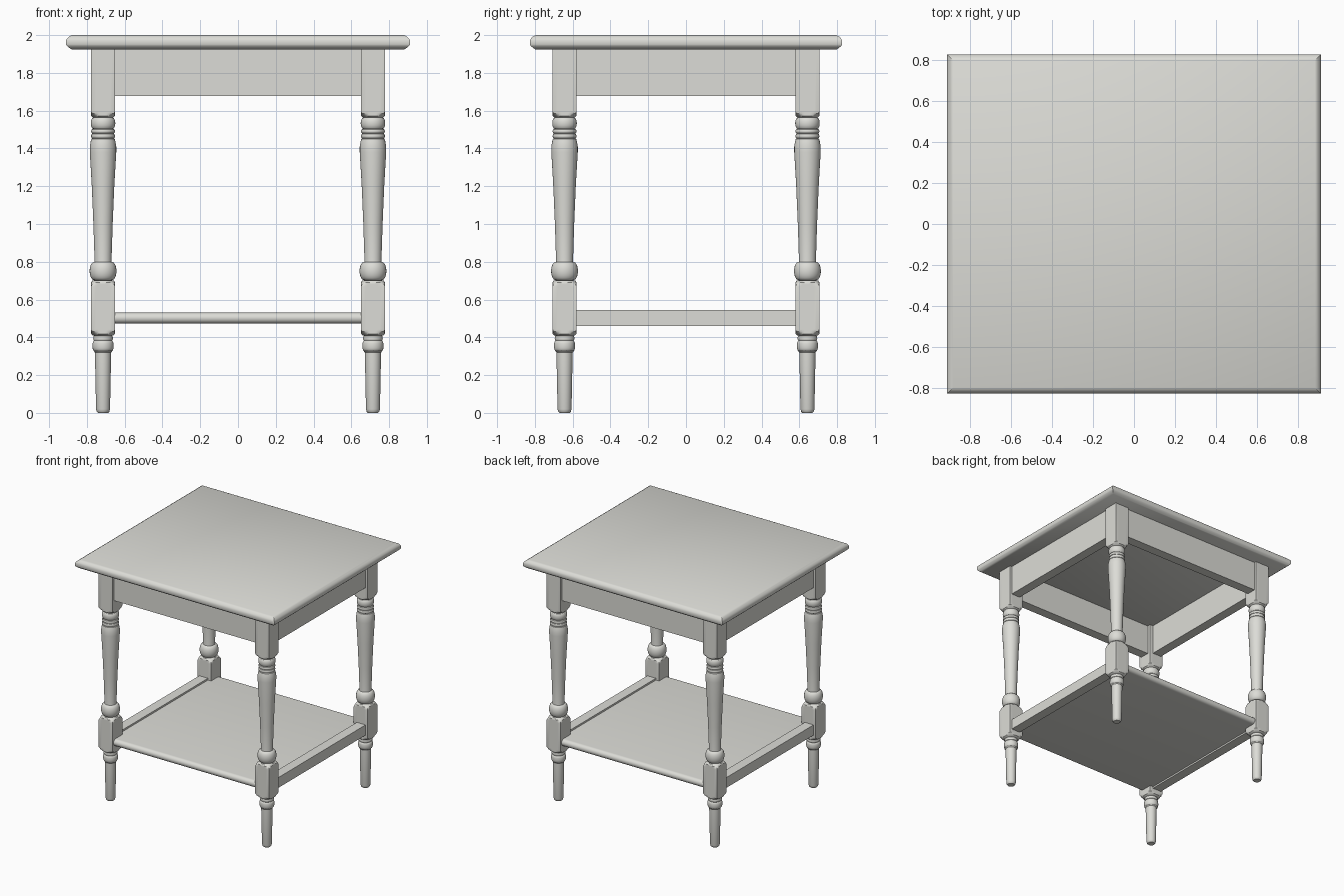
import bpy, bmesh, math

if "Cube" in bpy.data.objects:
    bpy.data.objects.remove(bpy.data.objects["Cube"])

LX, LY, A = 0.7145, 0.643, 0.0635   # leg centres and half width of the square blocks
N = 48

paint = bpy.data.materials.new("warm_grey")
paint.diffuse_color = (0.72, 0.72, 0.68, 1)
paint.use_nodes = True
paint.node_tree.nodes["Principled BSDF"].inputs["Base Color"].default_value = paint.diffuse_color


def finish(name, bm, angle=35):
    bmesh.ops.recalc_face_normals(bm, faces=bm.faces)
    me = bpy.data.meshes.new(name)
    bm.to_mesh(me)
    bm.free()
    ob = bpy.data.objects.new(name, me)
    bpy.context.collection.objects.link(ob)
    me.materials.append(paint)
    bpy.ops.object.select_all(action='DESELECT')
    ob.select_set(True)
    bpy.context.view_layer.objects.active = ob
    bpy.ops.object.shade_smooth_by_angle(angle=math.radians(angle))
    return ob


def loft(name, rings, angle=35):
    """Skin a stack of equal-length point loops and cap both ends."""
    bm = bmesh.new()
    loops = [[bm.verts.new(p) for p in ring] for ring in rings]
    n = len(loops[0])
    for a, b in zip(loops, loops[1:]):
        for i in range(n):
            j = (i + 1) % n
            bm.faces.new((a[i], a[j], b[j], b[i]))
    bm.faces.new(loops[0][::-1])
    bm.faces.new(loops[-1])
    return finish(name, bm, angle)


def box(name, x0, x1, y0, y1, z0, z1):
    rings = [[(x0, y0, z), (x1, y0, z), (x1, y1, z), (x0, y1, z)] for z in (z0, z1)]
    return loft(name, rings)


def bead(z0, z1, r0, r, steps=6):
    """Half-round bead profile between two heights."""
    pts = []
    for i in range(steps + 1):
        t = math.pi * i / steps
        pts.append(((z0 + z1) / 2 - (z1 - z0) / 2 * math.cos(t), r0 + (r - r0) * math.sin(t)))
    return pts


# Turned leg: (height, radius); inside the square blocks the radius is clipped to a square
foot = [(0, 0.027), (0.006, 0.033), (0.02, 0.037), (0.32, 0.043), (0.328, 0.05)]
foot += bead(0.33, 0.38, 0.05, 0.056) + bead(0.382, 0.408, 0.047, 0.052)
low_block = [(0.41, 0.054), (0.418, 0.066), (0.43, 0.08), (0.442, 0.091),
             (0.668, 0.091), (0.68, 0.083), (0.69, 0.073), (0.70, 0.058)]
middle = bead(0.702, 0.80, 0.046, 0.071, 12)
middle += [(0.81, 0.045), (1.0, 0.051), (1.2, 0.0595), (1.38, 0.07), (1.41, 0.07),
           (1.435, 0.066), (1.45, 0.062)]
middle += bead(1.453, 1.478, 0.057, 0.063) + bead(1.48, 1.502, 0.057, 0.063)
middle += bead(1.504, 1.563, 0.052, 0.065, 8)
top_block = [(1.565, 0.055), (1.573, 0.067), (1.584, 0.08), (1.596, 0.091), (1.93, 0.091)]


def leg_rings(cx, cy):
    rings = []
    for profile, square in ((foot, 0), (low_block, 1), (middle, 0), (top_block, 1)):
        for z, r in profile:
            ring = []
            for i in range(N):
                t = 2 * math.pi * i / N
                c, s = math.cos(t), math.sin(t)
                rr = min(r, A / max(abs(c), abs(s))) if square else r
                ring.append((cx + rr * c, cy + rr * s, z))
            rings.append(ring)
    return rings


for sx, side in ((-1, "left"), (1, "right")):
    for sy, end in ((-1, "front"), (1, "back")):
        loft(f"{end}_{side}_leg", leg_rings(sx * LX, sy * LY), 30)

# Table top with eased edges: (height, inset from the widest outline)
edge = [(1.925, 0.028), (1.934, 0.014), (1.943, 0.004), (1.95, 0),
        (1.972, 0), (1.982, 0.005), (1.992, 0.015), (2.0, 0.03)]
loft("table_top", [[(sx * (0.91 - d), sy * (0.826 - d), z)
                    for sx, sy in ((-1, -1), (1, -1), (1, 1), (-1, 1))] for z, d in edge])

# Aprons under the top and the side rails carrying the shelf
OX, OY, REC, T = LX + A, LY + A, 0.018, 0.08
for s, side in ((-1, "left"), (1, "right")):
    xs = sorted((s * (OX - REC), s * (OX - REC - T)))
    box(f"{side}_apron", *xs, -LY, LY, 1.678, 1.928)
    box(f"{side}_shelf_rail", *xs, -LY, LY, 0.46, 0.545)
for s, end in ((-1, "front"), (1, "back")):
    ys = sorted((s * (OY - REC), s * (OY - REC - T)))
    box(f"{end}_apron", -LX, LX, *ys, 1.678, 1.928)

# Shelf board with rounded front and back noses
R, ZC, YE = 0.0285, 0.502, OY - 0.012
section = []
for s in (1, -1):
    for i in range(13):
        t = -math.pi / 2 + math.pi * i / 12
        section.append((s * (YE - R + R * math.cos(t)), ZC + s * R * math.sin(t)))
loft("shelf", [[(x, y, z) for y, z in section] for x in (-LX + 0.01, LX - 0.01)])
